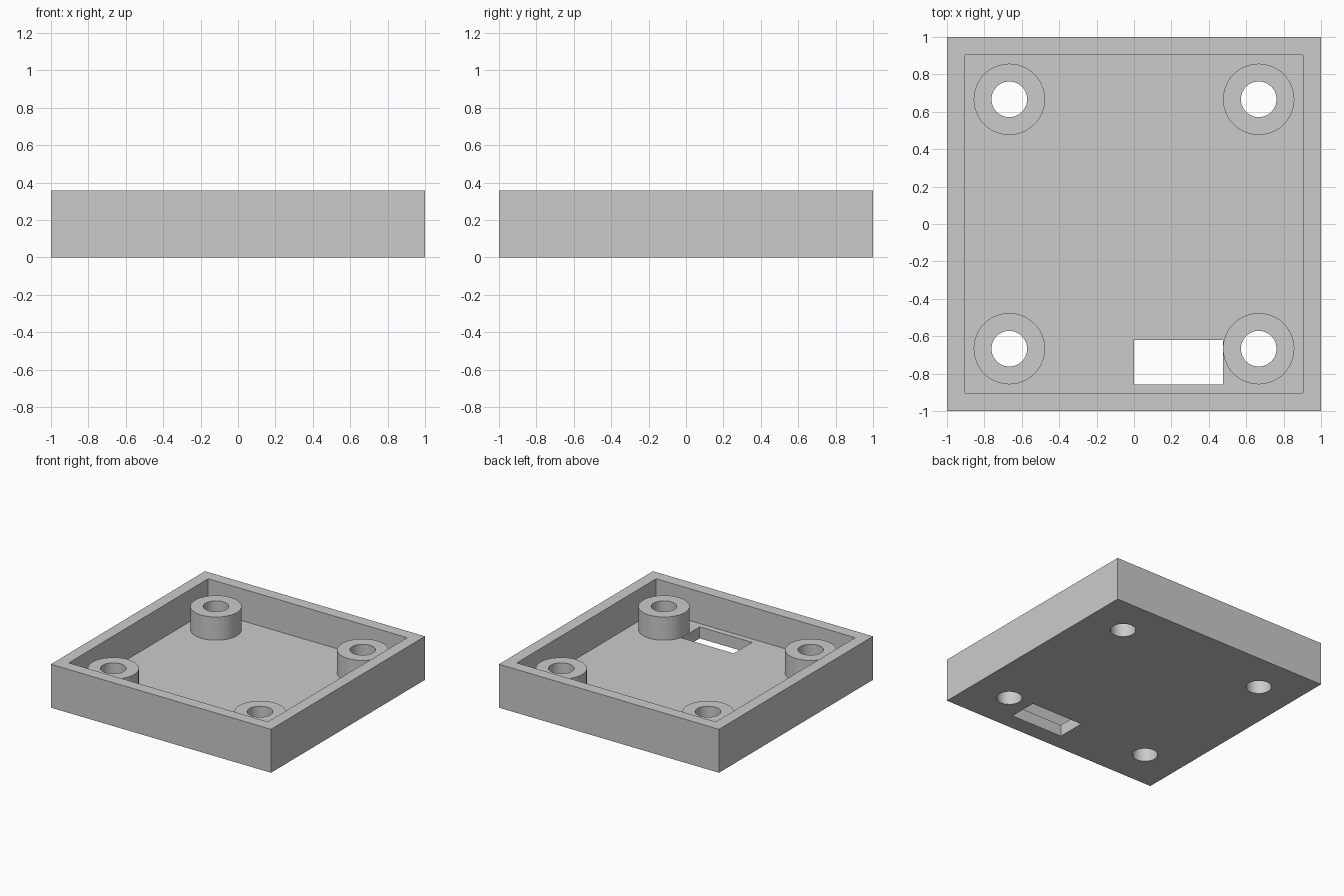
import bpy

if "Cube" in bpy.data.objects:
    bpy.data.objects.remove(bpy.data.objects["Cube"])

MM = 2 / 42            # the part is laid out on a 42 unit square
H, WALL, FLOOR, BOSS_TOP = 7.5 * MM, 2 * MM, 2 * MM, 6 * MM
POST = 14 * MM         # boss distance from the centre lines
CORNERS = [(sx * POST, sy * POST) for sx in (-1, 1) for sy in (-1, 1)]


def box(name, x0, x1, y0, y1, z0, z1):
    bpy.ops.mesh.primitive_cube_add(
        size=1, location=((x0 + x1) / 2, (y0 + y1) / 2, (z0 + z1) / 2))
    ob = bpy.context.object
    ob.name = name
    ob.scale = (x1 - x0, y1 - y0, z1 - z0)
    bpy.ops.object.transform_apply(location=True, rotation=False, scale=True)
    return ob


def cylinder(name, x, y, radius, z0, z1):
    bpy.ops.mesh.primitive_cylinder_add(
        vertices=64, radius=radius, depth=z1 - z0, location=(x, y, (z0 + z1) / 2))
    ob = bpy.context.object
    ob.name = name
    return ob


def combine(target, tool, operation):
    mod = target.modifiers.new(operation.title(), 'BOOLEAN')
    mod.operation, mod.object, mod.solver = operation, tool, 'EXACT'
    bpy.context.view_layer.objects.active = target
    bpy.ops.object.modifier_apply(modifier=mod.name)
    bpy.data.objects.remove(tool, do_unlink=True)


# Open tray
tray = box("enclosure_tray", -1, 1, -1, 1, 0, H)
inner = 1 - WALL
combine(tray, box("cavity", -inner, inner, -inner, inner, FLOOR, H + 0.2), 'DIFFERENCE')

# Cable slot through the floor, just touching one boss
combine(tray, box("slot", 0, 10 * MM - 0.001, -18 * MM, -13 * MM, -0.1, FLOOR + 0.05), 'DIFFERENCE')

# Corner screw bosses with through holes
for x, y in CORNERS:
    combine(tray, cylinder("boss", x, y, 4 * MM, FLOOR / 2, BOSS_TOP), 'UNION')
for x, y in CORNERS:
    combine(tray, cylinder("hole", x, y, 2 * MM, -0.1, H), 'DIFFERENCE')

# Smooth round walls, sharp edges
bpy.ops.object.select_all(action='DESELECT')
tray.select_set(True)
bpy.context.view_layer.objects.active = tray
bpy.ops.object.shade_smooth_by_angle(angle=0.5)
